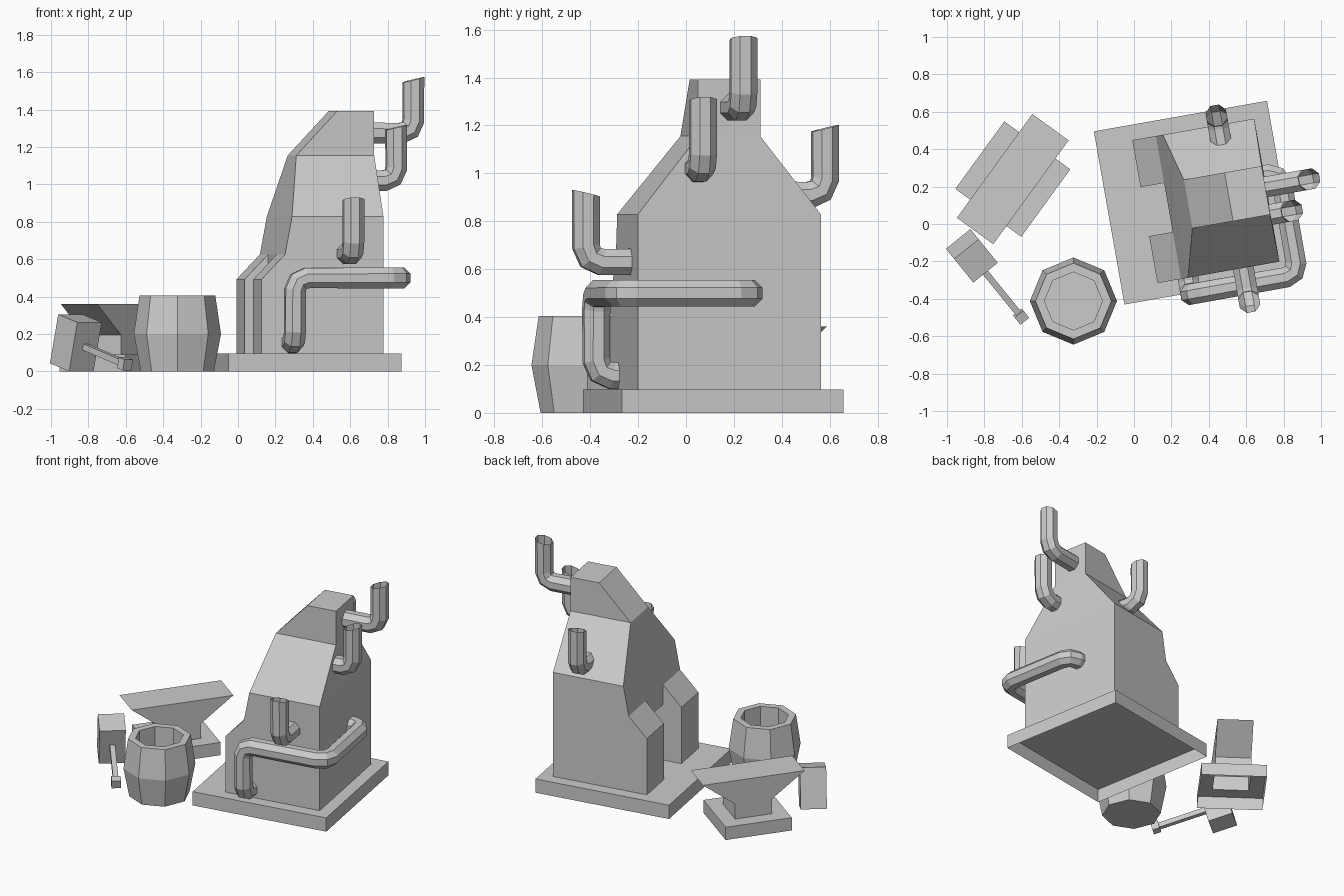
import bpy, bmesh, math
from mathutils import Matrix, Vector

if "Cube" in bpy.data.objects:
    bpy.data.objects.remove(bpy.data.objects["Cube"])

PLACE = Matrix.Translation((0.33, 0.114, 0)) @ Matrix.Rotation(math.radians(10), 4, 'Z')


def make(name, bm, matrix=Matrix()):
    bmesh.ops.recalc_face_normals(bm, faces=bm.faces)
    mesh = bpy.data.meshes.new(name)
    bm.to_mesh(mesh)
    bm.free()
    ob = bpy.data.objects.new(name, mesh)
    ob.matrix_world = matrix
    bpy.context.collection.objects.link(ob)
    return ob


def loft(rings, cap_start=True, cap_end=True):
    bm = bmesh.new()
    rows = [[bm.verts.new(p) for p in r] for r in rings]
    n = len(rows[0])
    for a, b in zip(rows, rows[1:]):
        for i in range(n):
            j = (i + 1) % n
            bm.faces.new((a[i], a[j], b[j], b[i]))
    if cap_start:
        bm.faces.new(rows[0][::-1])
    if cap_end:
        bm.faces.new(rows[-1])
    return bm


def rect(x0, x1, y, z):
    return [(x0, -y, z), (x1, -y, z), (x1, y, z), (x0, y, z)]


def ngon(r, z, n=8):
    return [(r * math.cos(2 * math.pi * i / n), r * math.sin(2 * math.pi * i / n), z) for i in range(n)]


def box(name, size, matrix):
    bm = bmesh.new()
    bmesh.ops.create_cube(bm, size=1, matrix=Matrix.Diagonal((*size, 1)))
    return make(name, bm, matrix)


def pipe(name, corners, slant=None, r=0.06, bend=0.065):
    """Octagonal open pipe with three-step elbows; slant tips the last ring."""
    c = [Vector(p) for p in corners]
    pts = [c[0]]
    for a, b, d in zip(c, c[1:], c[2:]):
        p, q = (a - b).normalized() * bend, (d - b).normalized() * bend
        pts += [b + p, b + (p + q) * 0.293, b + q]
    pts.append(c[-1])
    dirs = [(b - a).normalized() for a, b in zip(pts, pts[1:])]
    side = Vector((0, 0, 1))
    prev, rings = dirs[0], []
    for i, p in enumerate(pts):
        t = (dirs[max(i - 1, 0)] + dirs[min(i, len(dirs) - 1)]).normalized()
        side = prev.rotation_difference(t) @ side
        prev = t
        other = t.cross(side)
        ring = []
        for k in range(8):
            ang = math.pi * (k + 0.5) / 4
            ring.append(p + r * (math.cos(ang) * side + math.sin(ang) * other))
        rings.append(ring)
    if slant:
        for v in rings[-1]:
            v.z += (v - pts[-1]).dot(Vector(slant)) * 0.24
    return make(name, loft(rings, False, False), PLACE)


# Hollow-bottomed floor slab
make("floor_slab", loft([rect(-0.47, 0.47, 0.47, 0), rect(-0.47, 0.47, 0.47, 0.097)], cap_start=False), PLACE)

# Furnace body: stacked rectangular sections narrowing to the top
body = make("furnace_body", loft([
    rect(-0.276, 0.386, 0.388, 0.097), rect(-0.276, 0.386, 0.388, 0.492),
    rect(-0.148, 0.386, 0.388, 0.626), rect(-0.11, 0.386, 0.388, 0.829),
    rect(-0.042, 0.381, 0.132, 1.155), rect(0.18, 0.381, 0.132, 1.392)]), PLACE)

# Firebox opening between the two front piers
profile = [(-0.4, 0), (0.2, 0), (0.2, 0.49), (-0.148, 0.49), (-0.148, 0.627), (-0.4, 0.7)]
cutter = make("firebox_cutter", loft([[(u, s * 0.133, z) for u, z in profile] for s in (-1, 1)]), PLACE)
cutter.hide_render = True
cutter.hide_viewport = True
mod = body.modifiers.new("firebox", 'BOOLEAN')
mod.operation = 'DIFFERENCE'
mod.solver = 'EXACT'
mod.object = cutter

# Exhaust pipes: out of the wall, then upward
pipe("upper_side_pipe", [(0.36, 0.018, 1.275), (0.62, 0.018, 1.275), (0.62, 0.018, 1.56)], (1, 0, 0))
pipe("lower_side_pipe", [(0.36, -0.132, 1.02), (0.5, -0.132, 1.02), (0.5, -0.132, 1.305)], (1, 0, 0))
pipe("front_pipe", [(0.19, -0.36, 0.63), (0.19, -0.573, 0.63), (0.19, -0.573, 0.917)], (0, -1, 0))
pipe("back_pipe", [(0.19, 0.27, 0.91), (0.19, 0.44, 0.91), (0.19, 0.44, 1.188)], (0, 1, 0))

# Long pipe wrapping round the corner
pipe("wrap_pipe", [(-0.11, -0.37, 0.155), (-0.11, -0.477, 0.155), (-0.11, -0.477, 0.5),
                   (0.472, -0.477, 0.5), (0.472, 0.08, 0.5), (0.37, 0.08, 0.5)])

# Barrel, hollow at the top
make("barrel", loft([ngon(0.195, 0), ngon(0.233, 0.2), ngon(0.203, 0.405), ngon(0.155, 0.405), ngon(0.155, 0.12)]),
     Matrix.Translation((-0.324, -0.412, 0)))

# Anvil: foot, waist and flared top in one hollow shell
make("anvil", loft([
    rect(-0.223, 0.223, 0.218, 0), rect(-0.223, 0.223, 0.218, 0.09),
    rect(-0.125, 0.125, 0.12, 0.09), rect(-0.125, 0.125, 0.12, 0.195),
    rect(-0.343, 0.343, 0.12, 0.36)], cap_start=False),
    Matrix.Translation((-0.648, 0.24, 0)) @ Matrix.Rotation(math.radians(54), 4, 'Z'))

# Hammer resting on its head and handle end
lean = (Matrix.Translation((-0.867, -0.17, 0.153)) @ Matrix.Rotation(math.radians(-51), 4, 'Z')
        @ Matrix.Rotation(math.radians(15), 4, 'Y'))
box("hammer_head", (0.168, 0.168, 0.271), lean)
box("hammer_handle", (0.36, 0.034, 0.034), lean @ Matrix.Translation((0.24, 0, 0)))
box("hammer_pommel", (0.05, 0.06, 0.06), lean @ Matrix.Translation((0.433, 0, 0)))
